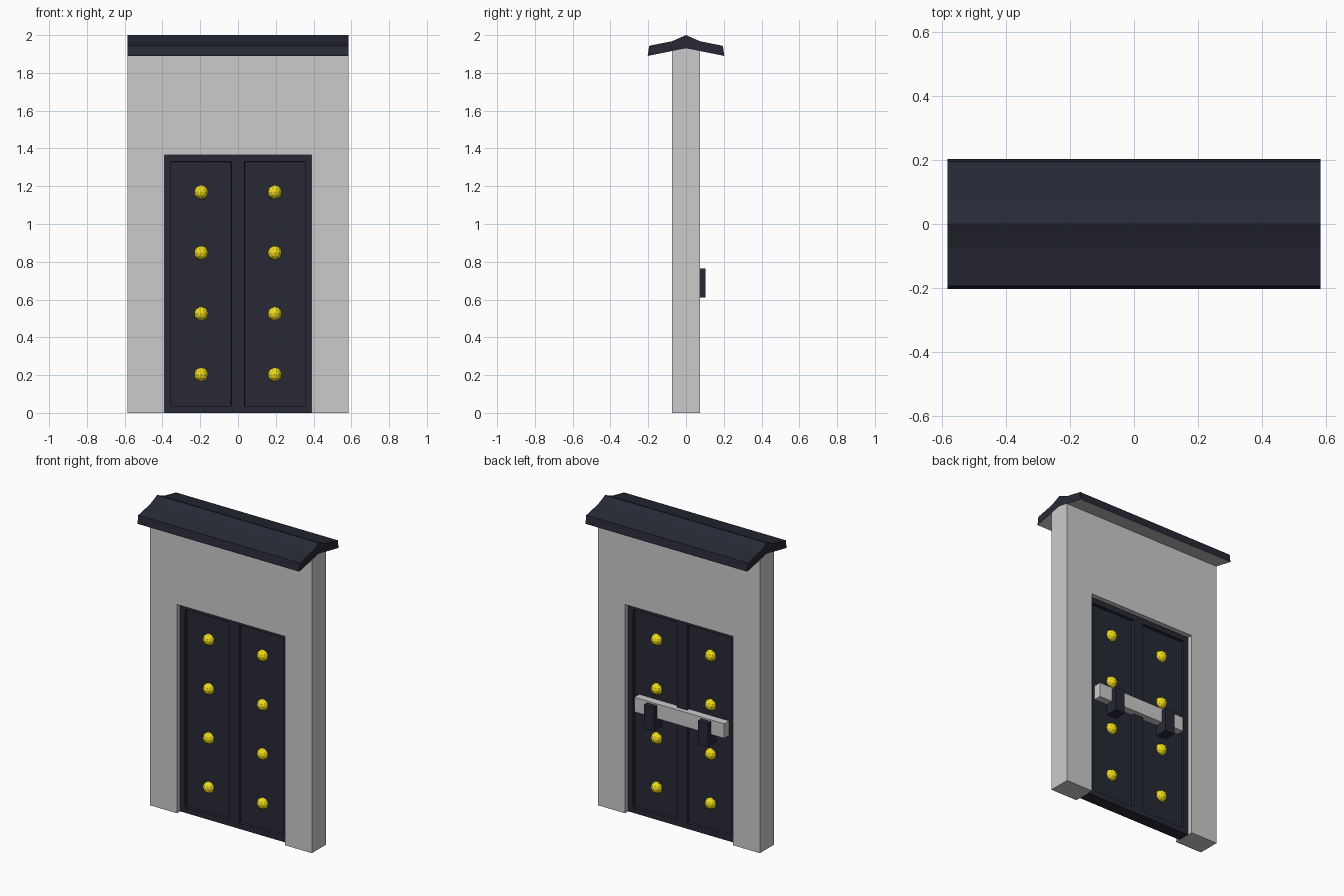
import bpy, bmesh

if "Cube" in bpy.data.objects:
    bpy.data.objects.remove(bpy.data.objects["Cube"])


def mat(name, rgb):
    m = bpy.data.materials.new(name)
    m.diffuse_color = (*rgb, 1)
    m.use_nodes = True
    m.node_tree.nodes["Principled BSDF"].inputs["Base Color"].default_value = m.diffuse_color
    return m


DARK = mat("dark_paint", (0.02, 0.022, 0.036))
GOLD = mat("yellow_metal", (0.85, 0.7, 0.01))
GREY = mat("grey_plaster", (0.8, 0.8, 0.8))


def finish(bm, name, *mats):
    bmesh.ops.recalc_face_normals(bm, faces=bm.faces)
    me = bpy.data.meshes.new(name)
    bm.to_mesh(me)
    bm.free()
    ob = bpy.data.objects.new(name, me)
    bpy.context.collection.objects.link(ob)
    for m in mats:
        me.materials.append(m)
    return ob


def prism(points, vec):
    """Extrude a closed outline of 3D points along vec."""
    bm = bmesh.new()
    f = bm.faces.new([bm.verts.new(p) for p in points])
    ext = bmesh.ops.extrude_face_region(bm, geom=[f], use_keep_orig=True)
    moved = [v for v in ext["geom"] if isinstance(v, bmesh.types.BMVert)]
    bmesh.ops.translate(bm, verts=moved, vec=vec)
    bmesh.ops.recalc_face_normals(bm, faces=bm.faces)
    return bm


def box(x0, x1, y0, y1, z0, z1):
    return prism([(x0, y0, z0), (x1, y0, z0), (x1, y0, z1), (x0, y0, z1)],
                 (0, y1 - y0, 0))


W, T = 0.585, 0.073            # wall half width, half thickness
DW, DH = 0.39, 1.365           # door half width, height

# Wall with doorway, top raised along the middle to meet the roof
outline = [(-W, 0), (-DW, 0), (-DW, DH), (DW, DH), (DW, 0), (W, 0), (W, 1.916), (-W, 1.916)]
bm = prism([(x, -T, z) for x, z in outline], (0, 2 * T, 0))
bmesh.ops.bisect_plane(bm, geom=bm.verts[:] + bm.edges[:] + bm.faces[:],
                       plane_co=(0, 0, 0), plane_no=(0, 1, 0))
for v in bm.verts:
    if abs(v.co.y) < 0.001 and v.co.z > 1.9:
        v.co.z = 1.93
finish(bm, "wall")

# Roof cap, dark on top with a grey underside
half = [(0.073, 1.968), (0.195, 1.943), (0.203, 1.89)]
profile = [(0, 2.0)] + half + [(0, 1.93)] + [(-y, z) for y, z in reversed(half)]
bm = prism([(-W, y, z) for y, z in profile], (2 * W, 0, 0))
for f in bm.faces:
    f.material_index = 1 if f.normal.z < -0.8 else 0
finish(bm, "roof", DARK, GREY)

# Door: one half with recessed panels on both sides, mirrored
bm = box(0, DW, -0.04, 0.04, 0, DH)
inner = [f for f in bm.faces if f.calc_center_median().x < 0.001]
bmesh.ops.delete(bm, geom=inner, context='FACES_ONLY')
panels = [f for f in bm.faces if abs(f.normal.y) > 0.9]
bmesh.ops.inset_individual(bm, faces=panels, thickness=0.05)
bmesh.ops.inset_individual(bm, faces=panels, thickness=0.001, depth=-0.02)
door = finish(bm, "door", DARK)
door.modifiers.new("Mirror", 'MIRROR')

# Studs: faceted balls half sunk in the panels, front and back
for side in (-1, 1):
    for col in (-1, 1):
        for row in range(4):
            bm = bmesh.new()
            bmesh.ops.create_icosphere(bm, subdivisions=2, radius=0.038)
            bmesh.ops.translate(bm, verts=bm.verts,
                                vec=(col * 0.195, side * 0.02, 0.203 + row * 0.322))
            finish(bm, "stud", GOLD)

# Locking bar across the back
finish(box(-0.325, 0.325, 0.02, 0.07, 0.68, 0.775), "locking_bar")

# Hooked brackets carrying the bar
hook = [(0.02, 0.61), (0.103, 0.61), (0.103, 0.765), (0.07, 0.765), (0.07, 0.68), (0.02, 0.68)]
for x in (-0.195, 0.195):
    finish(prism([(x - 0.035, y, z) for y, z in hook], (0.07, 0, 0)), "bar_bracket", DARK)
